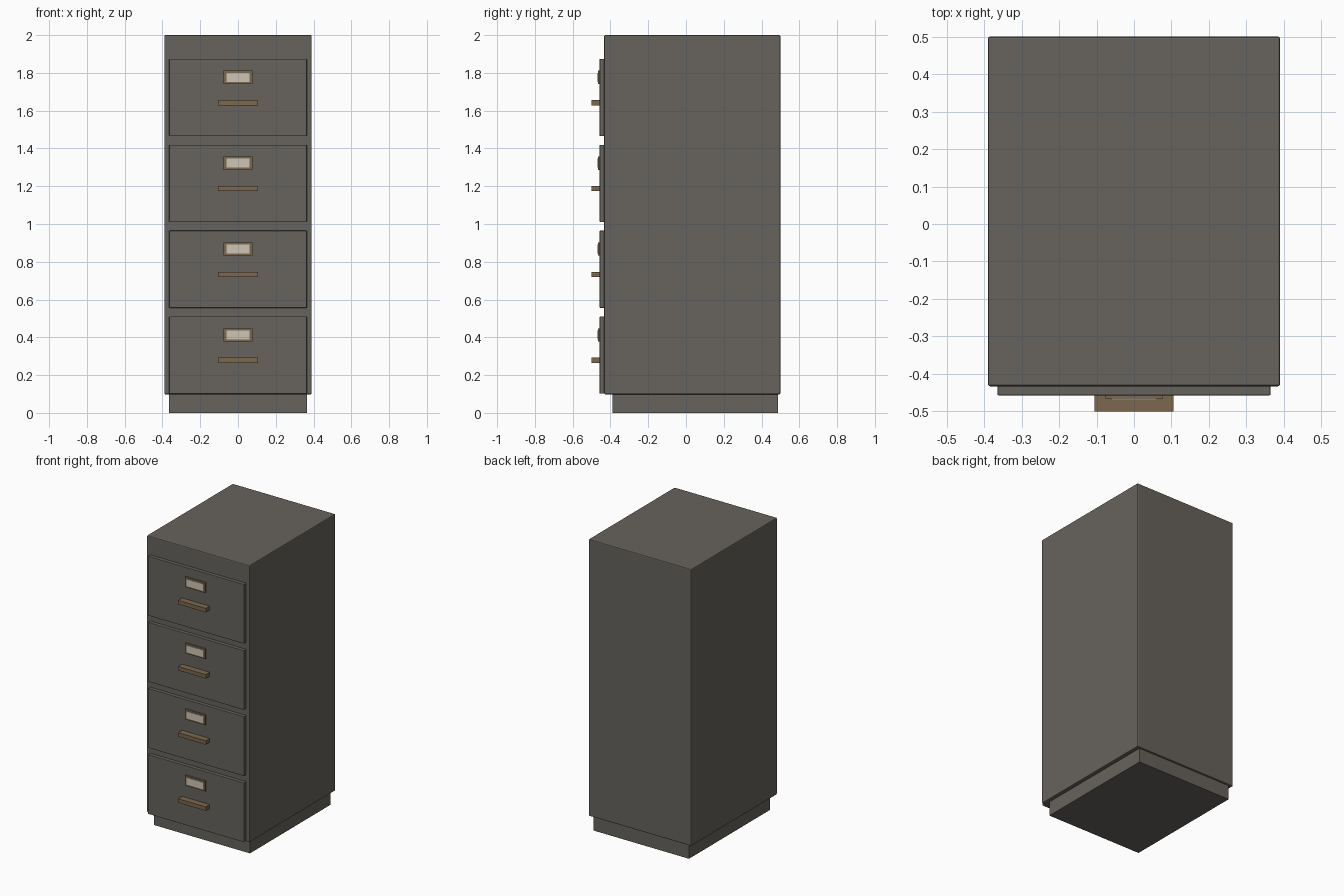
import bpy

if "Cube" in bpy.data.objects:
    bpy.data.objects.remove(bpy.data.objects["Cube"])


def material(name, rgb):
    m = bpy.data.materials.new(name)
    m.diffuse_color = (*rgb, 1)
    m.use_nodes = True
    m.node_tree.nodes["Principled BSDF"].inputs["Base Color"].default_value = m.diffuse_color
    return m


steel = material("dark_steel", (0.135, 0.125, 0.11))
brass = material("aged_brass", (0.20, 0.135, 0.075))
paper = material("paper", (0.62, 0.56, 0.46))


def box(name, x, y, z, mat, bevel=0):
    """Box from (min, max) ranges, with an optional small chamfer."""
    bpy.ops.mesh.primitive_cube_add(
        size=1, location=[(r[0] + r[1]) / 2 for r in (x, y, z)])
    ob = bpy.context.object
    ob.name = name
    ob.scale = [r[1] - r[0] for r in (x, y, z)]
    bpy.ops.object.transform_apply(location=False, rotation=False, scale=True)
    ob.data.materials.append(mat)
    if bevel:
        mod = ob.modifiers.new("edge", 'BEVEL')
        mod.width = bevel
        mod.segments = 2
    return ob


# Cabinet shell and recessed plinth
box("cabinet_body", (-0.39, 0.39), (-0.433, 0.50), (0.098, 2.0), steel, 0.006)
box("plinth", (-0.364, 0.364), (-0.39, 0.487), (0, 0.105), steel)

# Four drawers, each with a handle and a framed label
for i in range(4):
    z = 0.102 + i * 0.4545
    n = i + 1
    box(f"drawer_front_{n}", (-0.364, 0.364), (-0.457, -0.43),
        (z, z + 0.408), steel, 0.002)
    box(f"handle_{n}", (-0.105, 0.105), (-0.50, -0.455),
        (z + 0.163, z + 0.190), brass)
    box(f"label_frame_{n}", (-0.077, 0.077), (-0.466, -0.455),
        (z + 0.276, z + 0.346), brass)
    box(f"label_card_{n}", (-0.062, 0.062), (-0.469, -0.46),
        (z + 0.287, z + 0.335), paper)
